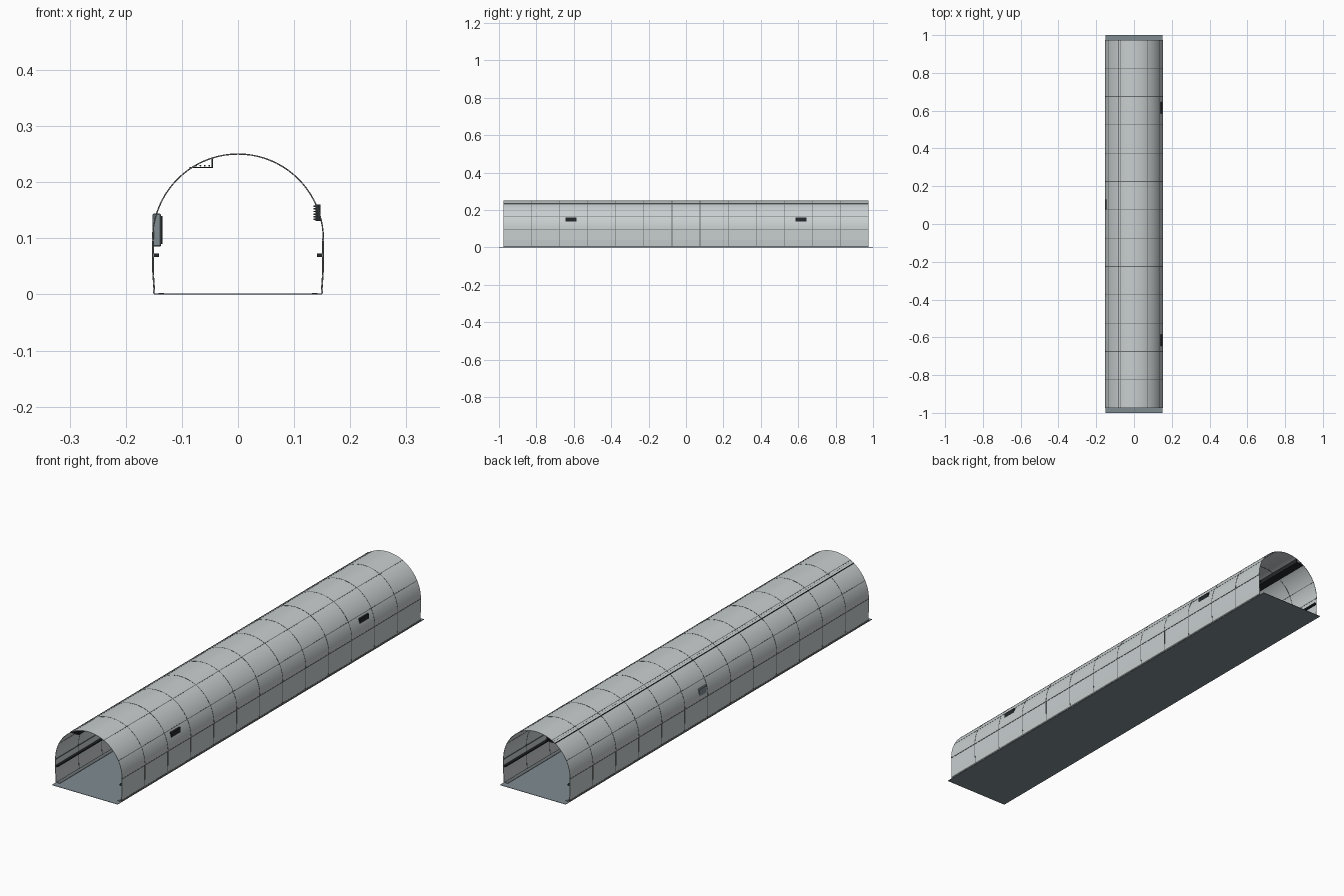
import bpy, bmesh, math

if "Cube" in bpy.data.objects:
    bpy.data.objects.remove(bpy.data.objects["Cube"])


def material(name, rgb):
    m = bpy.data.materials.new(name)
    m.diffuse_color = (*rgb, 1)
    m.use_nodes = True
    m.node_tree.nodes["Principled BSDF"].inputs["Base Color"].default_value = m.diffuse_color
    return m


PANEL = material("pale grey panel", (0.58, 0.62, 0.63))
FLOOR = material("blue grey", (0.21, 0.26, 0.285))
SEAM = material("seam grey", (0.14, 0.155, 0.155))
DARK = material("near black", (0.018, 0.021, 0.024))

R, CZ, HALF = 0.153, 0.098, 0.975   # vault radius, springing height, half length


def finish(name, bm, mat, smooth=False):
    bmesh.ops.recalc_face_normals(bm, faces=bm.faces)
    mesh = bpy.data.meshes.new(name)
    bm.to_mesh(mesh)
    bm.free()
    mesh.materials.append(mat)
    ob = bpy.data.objects.new(name, mesh)
    bpy.context.collection.objects.link(ob)
    if smooth:
        bpy.ops.object.select_all(action='DESELECT')
        ob.select_set(True)
        bpy.context.view_layer.objects.active = ob
        bpy.ops.object.shade_smooth_by_angle(angle=math.radians(30))
    return ob


def add_box(bm, x0, x1, y0, y1, z0, z1):
    verts = bmesh.ops.create_cube(bm, size=1)["verts"]
    for v in verts:
        v.co = ((x0 + x1) / 2 + v.co.x * (x1 - x0),
                (y0 + y1) / 2 + v.co.y * (y1 - y0),
                (z0 + z1) / 2 + v.co.z * (z1 - z0))


def add_prism(bm, loop, y0, y1):
    """Closed x/z outline drawn out along y."""
    a = [bm.verts.new((x, y0, z)) for x, z in loop]
    b = [bm.verts.new((x, y1, z)) for x, z in loop]
    n = len(loop)
    for i in range(n):
        j = (i + 1) % n
        bm.faces.new((a[i], a[j], b[j], b[i]))
    bm.faces.new(a)
    bm.faces.new(b[::-1])


def arc(r, a0=0, a1=180, n=40):
    angles = [math.radians(a0 + (a1 - a0) * i / n) for i in range(n + 1)]
    return [(r * math.cos(t), CZ + r * math.sin(t)) for t in angles]


def add_vault(bm, r_in, r_out, y0, y1, a0=0, a1=180, n=40):
    add_prism(bm, arc(r_out, a0, a1, n) + arc(r_in, a0, a1, n)[::-1], y0, y1)


def wall_loop(side, lo, hi):
    pts = [(0.150, 0.003), (0.1525, 0.04), (0.1525, 0.097)]
    return ([(side * (x + hi), z) for x, z in pts]
            + [(side * (x + lo), z) for x, z in pts[::-1]])


# vaulted roof
bm = bmesh.new()
add_vault(bm, R - 0.0015, R, -HALF, HALF)
finish("roof_vault", bm, PANEL, True)

# side walls
bm = bmesh.new()
for s in (-1, 1):
    add_prism(bm, wall_loop(s, -0.002, 0), -HALF, HALF)
finish("side_walls", bm, PANEL)

# floor slab
bm = bmesh.new()
add_box(bm, -0.15, 0.15, -1, 1, 0, 0.0015)
finish("floor", bm, FLOOR)

# panel joints around the section
bm = bmesh.new()
for i in range(1, 13):
    y = -HALF + i * 0.15
    add_vault(bm, R - 0.002, R + 0.0004, y - 0.0015, y + 0.0015)
    for s in (-1, 1):
        add_prism(bm, wall_loop(s, -0.0025, 0.0004), y - 0.0015, y + 0.0015)
finish("ring_joints", bm, SEAM, True)

# panel joints along the length
bm = bmesh.new()
for a in (27, 63, 117, 153):
    add_vault(bm, R - 0.002, R + 0.0004, -HALF, HALF, a - 0.5, a + 0.5, 2)
for s in (-1, 1):
    xa, xb = sorted((s * 0.150, s * 0.1535))
    add_box(bm, xa, xb, -HALF, HALF, 0.095, 0.0985)
finish("long_joints", bm, SEAM)

# skirting and low kerbs
bm = bmesh.new()
for s in (-1, 1):
    xa, xb = sorted((s * 0.1485, s * 0.1512))
    add_box(bm, xa, xb, -HALF, HALF, 0.0015, 0.009)
    xa, xb = sorted((s * 0.132, s * 0.142))
    add_box(bm, xa, xb, -HALF, HALF, 0.001, 0.0028)
finish("skirting_and_kerbs", bm, SEAM)

# handrails on both walls
bm = bmesh.new()
for s in (-1, 1):
    xa, xb = sorted((s * 0.141, s * 0.151))
    add_box(bm, xa, xb, -HALF, HALF, 0.067, 0.073)
finish("handrails", bm, DARK)

# cable tray under the roof with its cables
bm = bmesh.new()
add_box(bm, -0.086, -0.045, -HALF, HALF, 0.225, 0.2268)
add_box(bm, -0.0468, -0.045, -HALF, HALF, 0.225, 0.2435)
finish("cable_tray", bm, DARK)
bm = bmesh.new()
for k in range(4):
    cx = -0.075 + k * 0.008
    ring = [(cx + 0.0016 * math.cos(t * math.pi / 4),
             0.2295 + 0.0016 * math.sin(t * math.pi / 4)) for t in range(8)]
    add_prism(bm, ring, -HALF, HALF)
finish("cables", bm, DARK)

# louvred wall units
bm = bmesh.new()
for y in (-0.615, 0.615):
    add_box(bm, 0.138, 0.147, y - 0.03, y + 0.03, 0.131, 0.160)
    for k in range(6):
        z = 0.1325 + k * 0.0047
        add_box(bm, 0.1345, 0.139, y - 0.028, y + 0.028, z, z + 0.0024)
finish("louvre_units", bm, DARK)

# wall cabinet with door plate
bm = bmesh.new()
add_box(bm, -0.152, -0.137, 0.08, 0.13, 0.085, 0.144)
bmesh.ops.bevel(bm, geom=bm.edges[:], offset=0.002, segments=1, affect='EDGES')
finish("wall_cabinet", bm, FLOOR)
bm = bmesh.new()
add_box(bm, -0.138, -0.1345, 0.084, 0.126, 0.090, 0.140)
finish("cabinet_door", bm, DARK)
